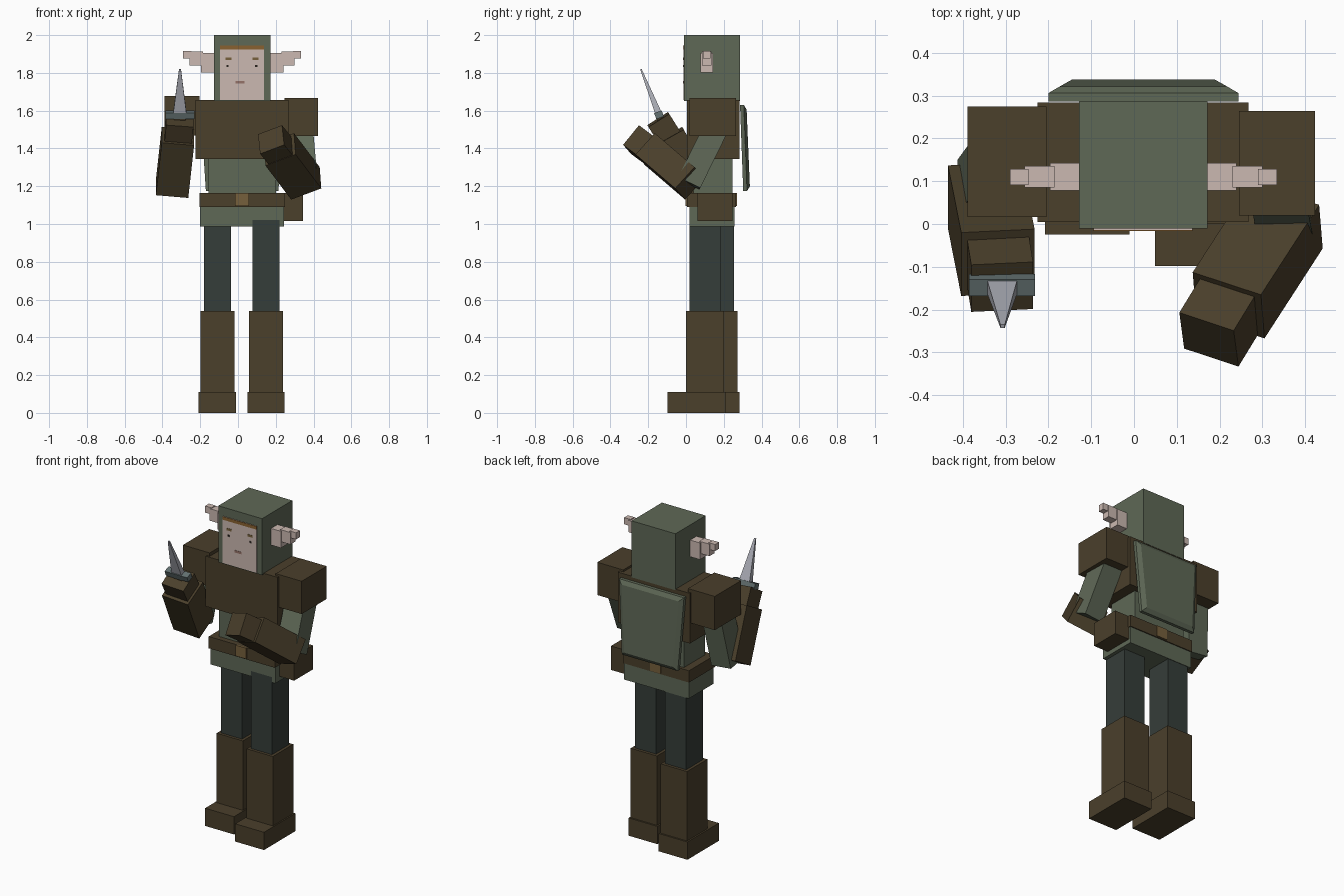
import bpy, bmesh
from mathutils import Vector


def material(name, rgb):
    m = bpy.data.materials.new(name)
    m.diffuse_color = (*rgb, 1)
    return m


GREEN = material("sage_green", (0.113, 0.138, 0.093))
BROWN = material("leather_brown", (0.069, 0.050, 0.024))
TEAL = material("dark_teal", (0.036, 0.047, 0.041))
SKIN = material("pale_skin", (0.60, 0.485, 0.44))
GOLD = material("dull_gold", (0.18, 0.115, 0.045))
HAIR = material("auburn_hair", (0.25, 0.12, 0.03))
STEEL = material("bright_steel", (0.42, 0.43, 0.48))
GUARD = material("grey_steel", (0.13, 0.17, 0.17))
DARK = material("near_black", (0.02, 0.015, 0.012))
LIPS = material("lip_red", (0.30, 0.17, 0.14))


def hull(name, points, mat):
    """Convex solid around a set of points."""
    bm = bmesh.new()
    for p in points:
        bm.verts.new(p)
    bmesh.ops.convex_hull(bm, input=bm.verts[:])
    bmesh.ops.dissolve_limit(bm, angle_limit=0.01, verts=bm.verts[:], edges=bm.edges[:])
    bmesh.ops.recalc_face_normals(bm, faces=bm.faces[:])
    me = bpy.data.meshes.new(name)
    bm.to_mesh(me)
    bm.free()
    me.materials.append(mat)
    ob = bpy.data.objects.new(name, me)
    bpy.context.collection.objects.link(ob)
    return ob


def box(name, x, y, z, mat):
    return hull(name, [(a, b, c) for a in x for b in y for c in z], mat)


def beam(name, a, b, size, side, mat, end_size=None):
    """Box from point a to b; size = (along side, across), optional taper."""
    a, b = Vector(a), Vector(b)
    axis = (b - a).normalized()
    u = Vector(side)
    u = (u - axis * u.dot(axis)).normalized()
    v = axis.cross(u)
    pts = []
    for c, (w, d) in ((a, size), (b, end_size or size)):
        pts += [c + u * w * i / 2 + v * d * j / 2 for i in (-1, 1) for j in (-1, 1)]
    return hull(name, pts, mat)


# Legs: one stands slightly further back
for side, x, y in (("left", -0.108, 0.073), ("right", 0.149, 0)):
    box(side + "_foot", (x - 0.1, x + 0.098), (y - 0.098, y + 0.21), (0, 0.11), BROWN)
    box(side + "_boot", (x - 0.09, x + 0.09), (y, y + 0.2), (0.05, 0.54), BROWN)
    box(side + "_thigh", (x - 0.072, x + 0.072), (y + 0.018, y + 0.182), (0.5, 1.02), TEAL)

# Torso, skirt and belt
box("tunic_skirt", (-0.2, 0.243), (0.018, 0.258), (0.987, 1.1), GREEN)
box("tunic_waist", (-0.157, 0.2), (0.04, 0.245), (1.1, 1.4), GREEN)
box("belt", (-0.205, 0.248), (0.006, 0.264), (1.09, 1.163), BROWN)
box("buckle_front", (-0.015, 0.057), (-0.002, 0.008), (1.096, 1.163), GOLD)
box("buckle_back", (-0.015, 0.057), (0.26, 0.269), (1.096, 1.163), GOLD)
box("belt_pouch", (0.22, 0.343), (0.06, 0.245), (1.015, 1.163), BROWN)
box("chest_vest", (-0.225, 0.267), (0.005, 0.284), (1.345, 1.656), BROWN)

# Tapered back plate with chamfered rear edge
plate = []
for z, half, y in ((1.63, 0.222, 0.286), (1.175, 0.192, 0.303)):
    for s in (-1, 1):
        inset = -0.024 if z > 1.4 else 0.024
        plate += [(0.022 + s * half, y, z), (0.022 + s * half, y + 0.02, z),
                  (0.022 + s * (half - 0.026), y + 0.035, z + inset)]
hull("back_shield", plate, GREEN)

# Hooded head with face plate
box("hood", (-0.128, 0.172), (-0.01, 0.286), (1.65, 2.0), GREEN)
box("face", (-0.095, 0.137), (-0.014, -0.008), (1.656, 1.945), SKIN)
box("hair_fringe", (-0.095, 0.137), (-0.016, -0.012), (1.925, 1.945), HAIR)
for side, s in (("left", -1), ("right", 1)):
    x = 0.021 + s * 0.072
    box(side + "_eyebrow", (x - 0.016, x + 0.016), (-0.016, -0.012), (1.867, 1.881), GOLD)
    x = 0.021 + s * 0.076
    box(side + "_eye", (x - 0.006, x + 0.006), (-0.016, -0.012), (1.83, 1.841), DARK)
    # Stepped pointed ear
    root = 0.022 + s * 0.148
    for i, (a, b, hw, z0, z1) in enumerate(((0, 0.07, 0.032, 1.803, 1.906),
                                            (0.06, 0.13, 0.025, 1.838, 1.912),
                                            (0.12, 0.164, 0.019, 1.876, 1.917))):
        box(f"{side}_ear_{i}", (root + s * a, root + s * b),
            (0.11 - hw, 0.11 + hw), (z0, z1), SKIN)
box("mouth", (-0.012, 0.034), (-0.016, -0.012), (1.744, 1.758), LIPS)

# Shoulder pads
beam("left_shoulder_pad", (-0.297, 0.145, 1.468), (-0.297, 0.145, 1.677),
     (0.184, 0.258), (1, 0, 0), BROWN)
beam("right_shoulder_pad", (0.334, 0.142, 1.465), (0.334, 0.142, 1.668),
     (0.178, 0.245), (1, 0, 0), BROWN)

# Raised left arm holding the dagger
X = (1, 0, 0)
beam("left_upper_arm", (-0.305, 0.14, 1.55), (-0.345, 0.085, 1.19), (0.135, 0.13), X, GREEN)
beam("left_forearm", (-0.349, 0.067, 1.187), (-0.318, -0.09, 1.465), (0.172, 0.17), X, BROWN)
beam("left_hand", (-0.318, -0.085, 1.455), (-0.308, -0.147, 1.553), (0.145, 0.13), X, BROWN)
beam("dagger_grip", (-0.308, -0.115, 1.5), (-0.308, -0.142, 1.57), (0.06, 0.035), X, BROWN)
beam("dagger_guard", (-0.308, -0.137, 1.562), (-0.308, -0.149, 1.594), (0.154, 0.042), X, GUARD)
beam("dagger_blade", (-0.308, -0.147, 1.59), (-0.307, -0.239, 1.82),
     (0.07, 0.034), X, STEEL, (0.01, 0.008))

# Right arm bent across the body
U = (0.125, -0.045, 0.05)
beam("right_upper_arm", (0.328, 0.165, 1.52), (0.355, 0.015, 1.215), (0.13, 0.13), X, GREEN)
beam("right_forearm", (0.357, 0.02, 1.215), (0.221, -0.19, 1.395), (0.178, 0.152), U, BROWN)
beam("right_hand", (0.23, -0.18, 1.38), (0.175, -0.27, 1.447), (0.142, 0.134), U, BROWN)
